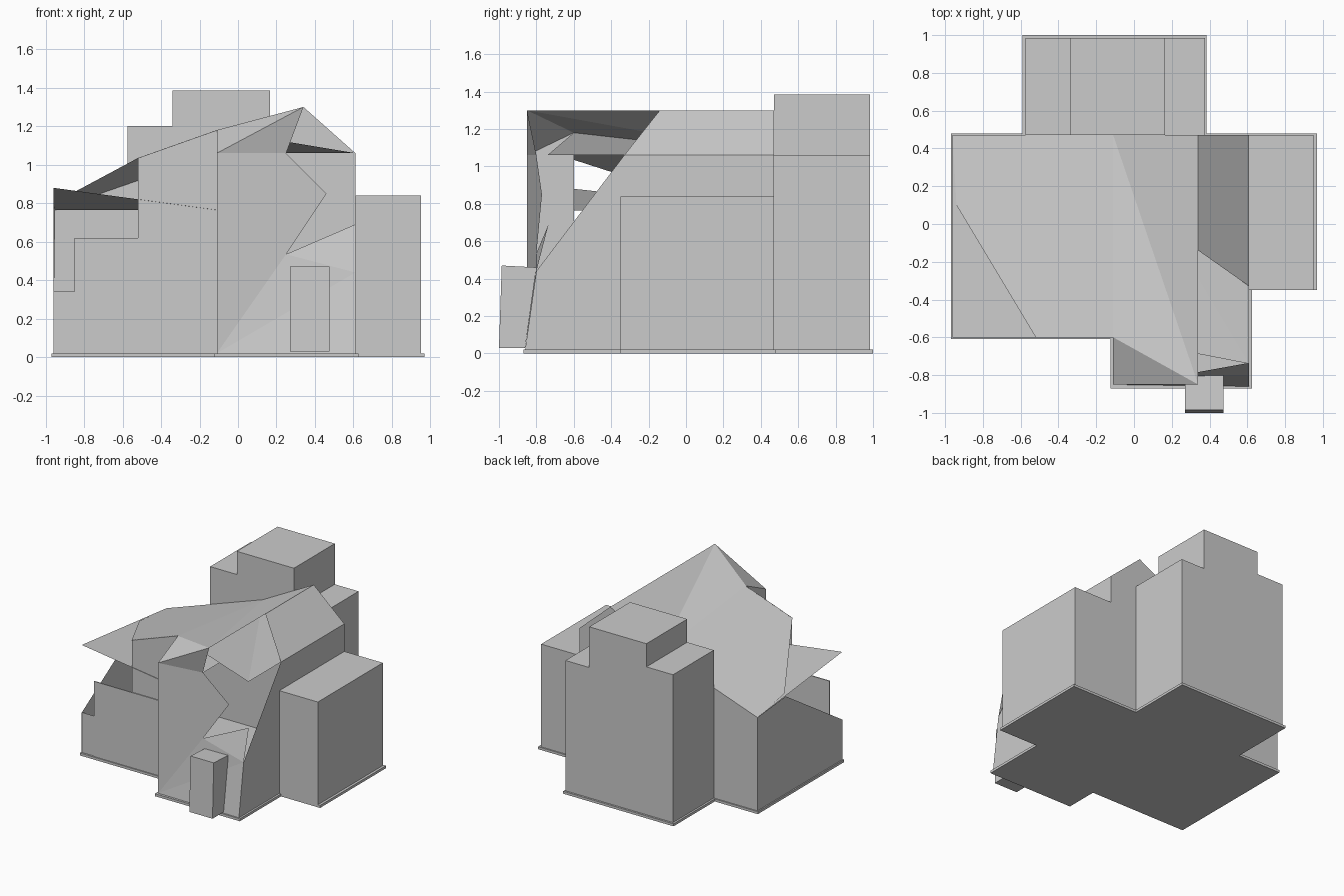
import bpy

if "Cube" in bpy.data.objects:
    bpy.data.objects.remove(bpy.data.objects["Cube"])

def mesh(name, verts, faces):
    me = bpy.data.meshes.new(name)
    me.from_pydata(verts, [], faces)
    me.update()
    ob = bpy.data.objects.new(name, me)
    bpy.context.collection.objects.link(ob)
    return ob

def sheet(name, *polys):
    """Thin flat panels, one face per point list."""
    verts, faces = [], []
    for p in polys:
        faces.append(list(range(len(verts), len(verts) + len(p))))
        verts += p
    return mesh(name, verts, faces)

def prism(name, pts, a, b, place):
    """Closed 2D profile swept from a to b; place(u, v, w) gives xyz."""
    n = len(pts)
    verts = [place(u, v, w) for w in (a, b) for u, v in pts]
    faces = [list(range(n))[::-1], list(range(n, 2 * n))]
    faces += [[i, (i + 1) % n, n + (i + 1) % n, n + i] for i in range(n)]
    return mesh(name, verts, faces)

def box(name, x0, x1, y0, y1, z0, z1):
    return prism(name, [(x0, y0), (x1, y0), (x1, y1), (x0, y1)], z0, z1, along_z)

along_z = lambda u, v, w: (u, v, w)
along_y = lambda u, v, w: (u, w, v)
along_x = lambda u, v, w: (w, u, v)
F = 0.02  # floor level

# Base slab following the plan
prism("base_slab", [(-.97, -.61), (-.125, -.61), (-.125, -.87), (.625, -.87),
                    (.625, -.35), (.97, -.35), (.97, .48), (.385, .48),
                    (.385, 1), (-.59, 1), (-.59, .48), (-.97, .48)], 0, F, along_z)

# Stepped rear tower and right wing
prism("rear_tower", [(-.575, F), (.375, F), (.375, 1.06), (.165, 1.06), (.165, 1.385),
                     (-.34, 1.385), (-.34, 1.2), (-.575, 1.2)], .47, .985, along_y)
box("right_wing", .61, .95, -.35, .47, F, .84)

# Shared roof corners
left_back, left_tip = (-.96, .47, .765), (-.96, -.6, .88)
mid_back, mid_front = (-.11, .47, 1.06), (-.11, -.6, 1.18)
ridge_back, peak, ridge_cut = (.34, .47, 1.3), (.34, -.85, 1.3), (.34, -.14, 1.3)
eave_back, eave_cut = (.61, .47, 1.06), (.61, -.33, 1.06)
gable_left, slope_end = (-.11, -.85, 1.06), (-.52, -.6, 1.035)
gable_right, wall_tip = (.25, -.8, 1.06), (.46, -.77, .85)
wall_foot, fin_join = (-.11, -.85, F), (.25, -.8, .535)
side_foot, side_bend = (.61, -.86, F), (.61, -.8, .44)
fin_top = (.61, -.735, .69)
attic_front = (.61, -.74, 1.06)
ceil_back, ceil_front = (-.11, .47, .765), (-.11, -.6, .765)

# Roof sheets, cut open at the front corners
sheet("left_roof", [left_back, (-.94, .1, .81), slope_end, mid_front, mid_back])
sheet("upper_left_roof", [mid_back, peak, ridge_back], [mid_back, mid_front, peak],
      [mid_front, gable_left, peak])
sheet("right_roof", [ridge_back, ridge_cut, eave_cut, eave_back])

# Exposed ceilings below the cut roofs
sheet("attic_floor", [mid_back, mid_front, attic_front], [mid_back, attic_front, eave_back])
sheet("left_ceiling", [left_back, left_tip, ceil_front], [left_back, ceil_front, ceil_back])

# Outer walls
sheet("back_wall", [(-.96, .47, F), left_back, mid_back, ridge_back, eave_back, (.61, .47, F)])
sheet("left_wall", [(-.96, .47, F), (-.96, -.6, F), (-.96, -.6, .34), (-.95, .1, .79), left_back])
sheet("left_front_wall", [(-.96, -.595, F), (-.11, -.595, F), (-.11, -.595, 1.18),
                          (-.52, -.595, 1.035), (-.52, -.595, .62), (-.85, -.595, .34),
                          (-.96, -.595, .34)])
sheet("inner_side_wall", [wall_foot, gable_left, mid_front, (-.11, -.6, F)])
sheet("right_wall", [(.61, .47, F), eave_back, eave_cut, side_bend, side_foot])

# Front wing: gable, wall cut on a diagonal and leaning lower wall
sheet("front_gable", [gable_left, gable_right, peak])
sheet("front_wall", [wall_foot, fin_join, wall_tip, gable_right, gable_left])
sheet("leaning_wall", [wall_foot, side_foot, side_bend], [wall_foot, side_bend, fin_join],
      [fin_join, side_bend, fin_top])

# Doors
box("garage_door", -.85, -.195, -.602, -.594, F, .62)
prism("entrance_porch", [(-1, .03), (-.86, .03), (-.8, .46), (-.985, .47)], .27, .475, along_x)
